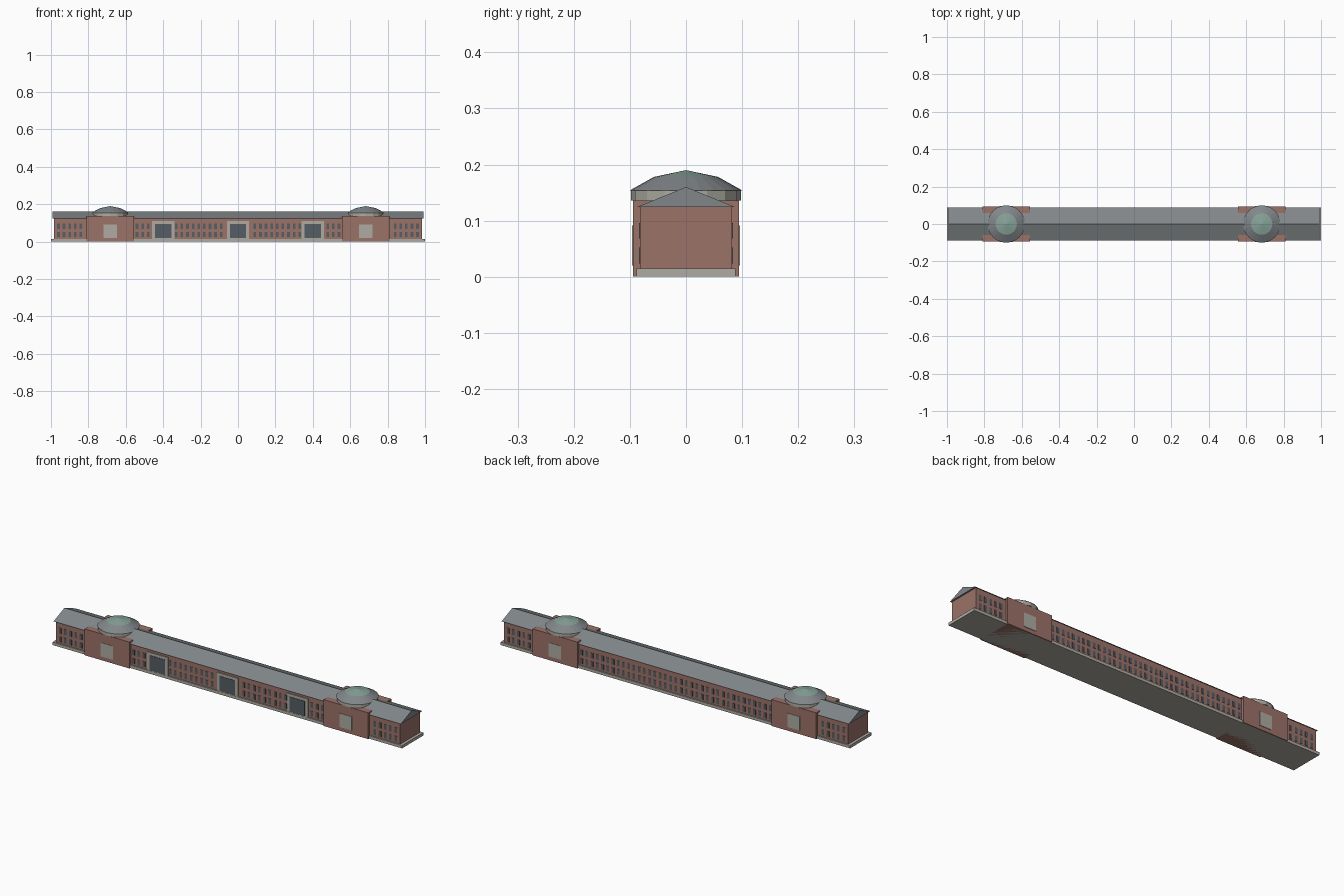
import bpy, bmesh, math
from mathutils import Matrix

if "Cube" in bpy.data.objects:
    bpy.data.objects.remove(bpy.data.objects["Cube"])


def material(name, rgb):
    m = bpy.data.materials.new(name)
    m.diffuse_color = (*rgb, 1)
    m.use_nodes = True
    m.node_tree.nodes["Principled BSDF"].inputs["Base Color"].default_value = m.diffuse_color
    return m


BRICK = material("brick", (0.33, 0.17, 0.14))
STONE = material("stone", (0.42, 0.41, 0.36))
SLATE = material("slate", (0.22, 0.24, 0.25))
GLASS = material("glass", (0.09, 0.11, 0.13))
COPPER = material("copper", (0.24, 0.36, 0.32))


def finish(name, bm, mat):
    bmesh.ops.recalc_face_normals(bm, faces=bm.faces)
    me = bpy.data.meshes.new(name)
    bm.to_mesh(me)
    bm.free()
    me.materials.append(mat)
    ob = bpy.data.objects.new(name, me)
    bpy.context.collection.objects.link(ob)
    return ob


def add_box(bm, x, y, z):
    """Box from (min, max) pairs."""
    size = [b - a for a, b in (x, y, z)]
    mid = [(a + b) / 2 for a, b in (x, y, z)]
    bmesh.ops.create_cube(bm, size=1, matrix=Matrix.Translation(mid) @ Matrix.Diagonal((*size, 1)))


def box(name, x, y, z, mat):
    bm = bmesh.new()
    add_box(bm, x, y, z)
    return finish(name, bm, mat)


def frustum(name, x, r1, r2, z1, z2, sides, mat):
    bm = bmesh.new()
    bmesh.ops.create_cone(bm, cap_ends=True, segments=sides, radius1=r1, radius2=r2, depth=z2 - z1,
                          matrix=Matrix.Translation((x, 0, (z1 + z2) / 2)))
    return finish(name, bm, mat)


# Plinth and long brick hall
box("plinth", (-1, 1), (-0.088, 0.088), (0, 0.015), STONE)
box("hall_walls", (-0.985, 0.985), (-0.082, 0.082), (0.015, 0.125), BRICK)

# Gabled roof
bm = bmesh.new()
end = [bm.verts.new((-0.993, y, z)) for y, z in ((-0.088, 0.124), (0.088, 0.124), (0, 0.16))]
face = bm.faces.new(end)
ext = bmesh.ops.extrude_face_region(bm, geom=[face], use_keep_orig=True)
bmesh.ops.translate(bm, vec=(1.986, 0, 0), verts=[v for v in ext["geom"] if isinstance(v, bmesh.types.BMVert)])
finish("gable_roof", bm, SLATE)

# Domed pavilions
for side, x in (("left", -0.683), ("right", 0.683)):
    box(side + "_pavilion", (x - 0.128, x + 0.128), (-0.0945, 0.0945), (0, 0.136), BRICK)
    for face_name, s in (("front", -1), ("back", 1)):
        box(f"{side}_{face_name}_panel", (x - 0.035, x + 0.035),
            sorted((s * 0.09, s * 0.0965)), (0.02, 0.091), STONE)
    frustum(side + "_drum", x, 0.098, 0.098, 0.136, 0.155, 16, STONE)
    frustum(side + "_dome_skirt", x, 0.1, 0.057, 0.154, 0.178, 24, SLATE)
    frustum(side + "_dome_cap", x, 0.057, 0, 0.178, 0.19, 24, COPPER)

# Front gateways
GATES = (-0.4, 0, 0.4)
for i, x in enumerate(GATES, 1):
    box(f"gate_frame_{i}", (x - 0.06, x + 0.06), (-0.087, -0.08), (0.015, 0.11), STONE)
    box(f"gate_door_{i}", (x - 0.044, x + 0.044), (-0.089, -0.08), (0.018, 0.095), GLASS)

# Window rows on both long sides
for face_name, s in (("front", -1), ("back", 1)):
    bm = bmesh.new()
    for i in range(-32, 33):
        x = i * 0.03
        if abs(abs(x) - 0.683) < 0.138:
            continue
        if s < 0 and any(abs(x - g) < 0.07 for g in GATES):
            continue
        for z in (0.038, 0.082):
            add_box(bm, (x - 0.007, x + 0.007), sorted((s * 0.08, s * 0.0835)), (z - 0.014, z + 0.014))
    finish(face_name + "_windows", bm, GLASS)
